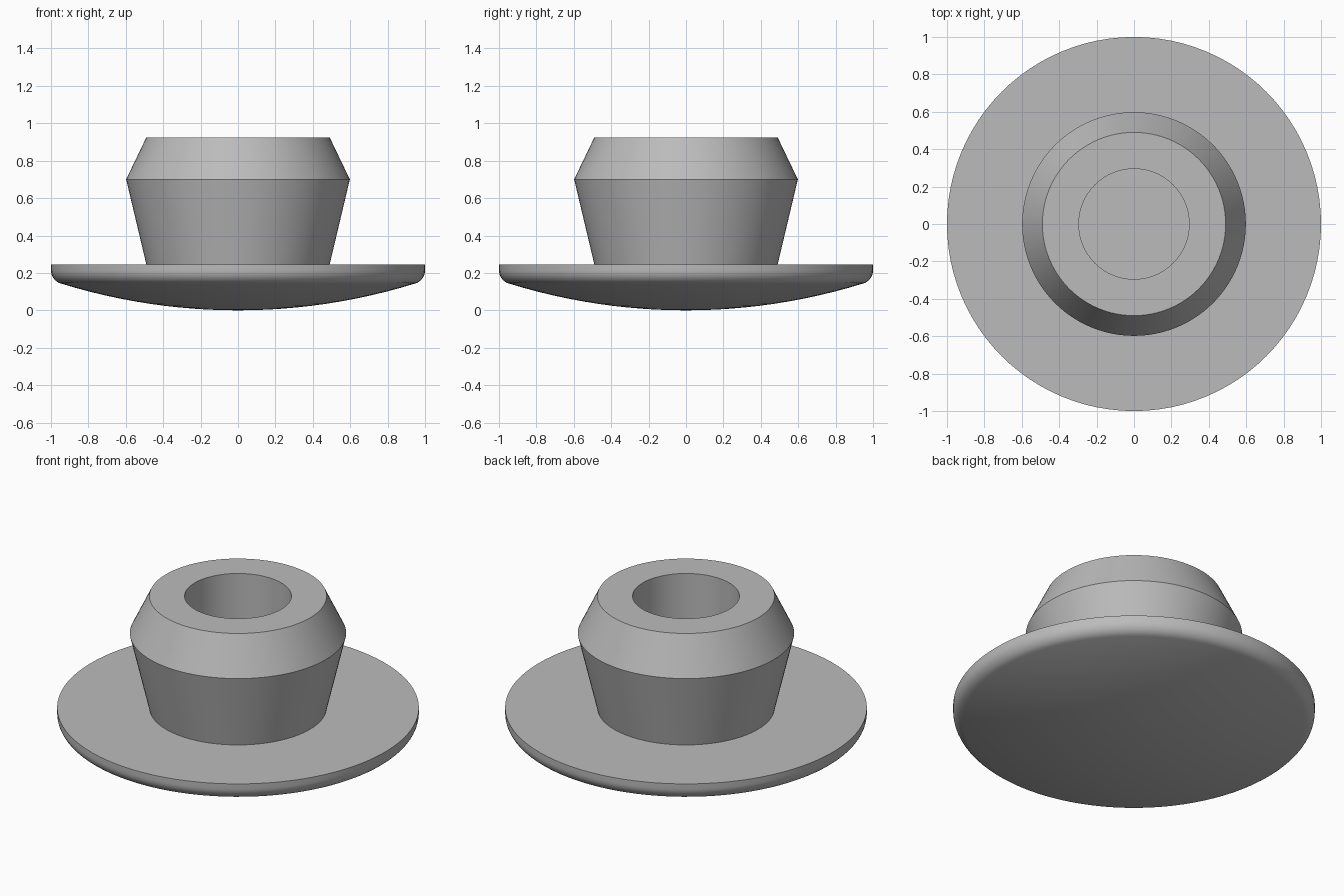
import bpy, bmesh, math

if "Cube" in bpy.data.objects:
    bpy.data.objects.remove(bpy.data.objects["Cube"])

SEGMENTS = 96

grey = bpy.data.materials.new("plain grey")
grey.diffuse_color = (0.5, 0.5, 0.5, 1)
grey.use_nodes = True
grey.node_tree.nodes["Principled BSDF"].inputs["Base Color"].default_value = grey.diffuse_color


def lathe(name, profile):
    """Spin an (r, z) profile around the z axis into a smooth part."""
    bm = bmesh.new()
    verts = [bm.verts.new((r, 0, z)) for r, z in profile]
    edges = [bm.edges.new(pair) for pair in zip(verts, verts[1:])]
    bmesh.ops.spin(bm, geom=verts + edges, cent=(0, 0, 0), axis=(0, 0, 1),
                   angle=2 * math.pi, steps=SEGMENTS, use_duplicate=False)
    bmesh.ops.remove_doubles(bm, verts=bm.verts[:], dist=1e-5)
    bmesh.ops.recalc_face_normals(bm, faces=bm.faces[:])
    mesh = bpy.data.meshes.new(name)
    bm.to_mesh(mesh)
    bm.free()
    mesh.materials.append(grey)
    obj = bpy.data.objects.new(name, mesh)
    bpy.context.collection.objects.link(obj)
    bpy.ops.object.select_all(action='DESELECT')
    obj.select_set(True)
    bpy.context.view_layer.objects.active = obj
    bpy.ops.object.shade_smooth_by_angle(angle=math.radians(25))
    return obj


TOP = 0.245      # flat upper side of the flange
NECK = 0.49      # radius where the plug meets the flange
HOLE = 0.295     # bore radius

# Shallow domed underside, a spherical arc
DOME_R, EDGE = 3.2, 0.945
dome = []
for i in range(13):
    r = EDGE * i / 12
    dome.append((r, DOME_R - math.sqrt(DOME_R ** 2 - r ** 2)))

# Rounded rim, tangent to the dome and to the upright edge
FILLET = 0.075
slope = math.asin(EDGE / DOME_R)
cx, cz = 1 - FILLET, dome[-1][1] + FILLET * math.cos(slope)
rim = []
for i in range(1, 9):
    a = -math.pi / 2 + slope + (math.pi / 2 - slope) * i / 8
    rim.append((cx + FILLET * math.cos(a), cz + FILLET * math.sin(a)))

lathe("flange", dome + rim + [(1, TOP), (NECK, TOP)])

# Double-tapered plug with a blind bore down to the flange
lathe("plug", [(NECK, TOP), (0.598, 0.70), (NECK, 0.925),
               (HOLE, 0.925), (HOLE, TOP), (0, TOP)])
